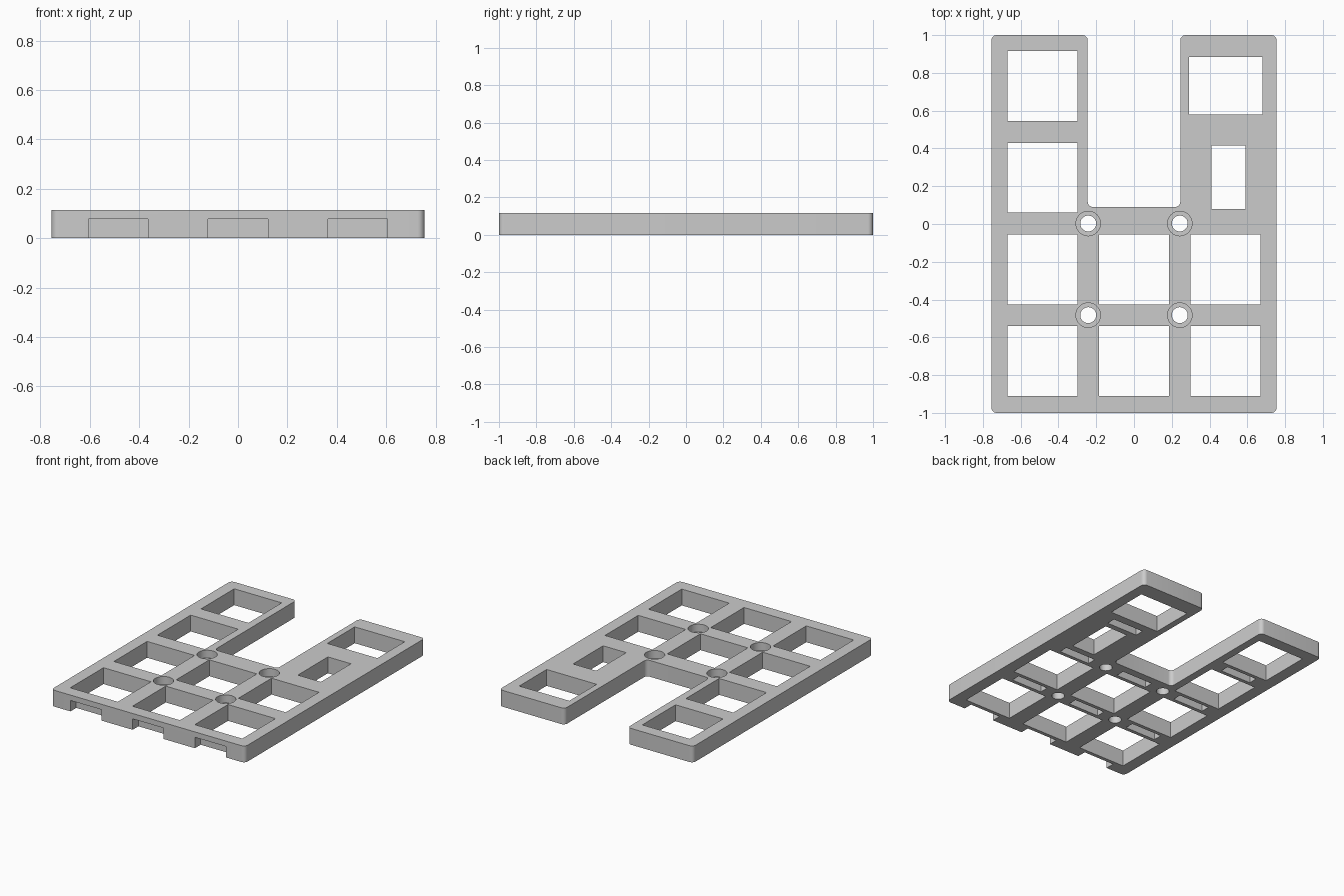
import bpy
import bmesh
from math import pi, cos, sin, radians
from mathutils import Matrix, Vector

cube = bpy.data.objects.get("Cube")
if cube:
    bpy.data.objects.remove(cube, do_unlink=True)

THICK = 0.115          # plate thickness
PITCH = 0.485          # spacing of the key cells
HOLE = 0.37            # square key opening
ROW0 = -0.725          # centre of the front row

grey = bpy.data.materials.new("plate grey")
grey.use_nodes = True
colour = (0.6, 0.6, 0.6, 1)
grey.diffuse_color = colour
grey.node_tree.nodes["Principled BSDF"].inputs["Base Color"].default_value = colour


def finish(name, bm):
    """Turn a bmesh into a named object in the scene."""
    bmesh.ops.recalc_face_normals(bm, faces=bm.faces)
    mesh = bpy.data.meshes.new(name)
    bm.to_mesh(mesh)
    bm.free()
    mesh.materials.append(grey)
    obj = bpy.data.objects.new(name, mesh)
    bpy.context.collection.objects.link(obj)
    return obj


def add_box(bm, x, y, z):
    """Box spanning the given (low, high) ranges."""
    centre = [(lo + hi) / 2 for lo, hi in (x, y, z)]
    size = [hi - lo for lo, hi in (x, y, z)]
    matrix = Matrix.Translation(centre) @ Matrix.Diagonal((*size, 1))
    bmesh.ops.create_cube(bm, size=1, matrix=matrix)


def add_cylinder(bm, x, y, radius, z0, z1):
    bmesh.ops.create_cone(bm, cap_ends=True, segments=40, radius1=radius,
                          radius2=radius, depth=z1 - z0,
                          matrix=Matrix.Translation((x, y, (z0 + z1) / 2)))


def cut(target, cutter):
    """Subtract the cutter from the target, then discard it."""
    cutter.hide_render = True
    mod = target.modifiers.new("cut", 'BOOLEAN')
    mod.operation = 'DIFFERENCE'
    mod.solver = 'EXACT'
    mod.object = cutter
    bpy.ops.object.select_all(action='DESELECT')
    target.select_set(True)
    bpy.context.view_layer.objects.active = target
    bpy.ops.object.modifier_apply(modifier=mod.name)
    bpy.data.objects.remove(cutter, do_unlink=True)


# U-shaped plate, extruded from its outline with rounded vertical edges
W, ARM, INNER = 0.755, 0.245, 0.09
outline = [(-W, -1), (W, -1), (W, 1), (ARM, 1), (ARM, INNER),
           (-ARM, INNER), (-ARM, 1), (-W, 1)]
bm = bmesh.new()
base = bm.faces.new([bm.verts.new((x, y, 0)) for x, y in outline])
grown = bmesh.ops.extrude_face_region(bm, geom=[base])["geom"]
bmesh.ops.translate(bm, vec=(0, 0, THICK),
                    verts=[v for v in grown if isinstance(v, bmesh.types.BMVert)])
uprights = [e for e in bm.edges
            if abs(e.verts[0].co.z - e.verts[1].co.z) > THICK / 2]
bmesh.ops.bevel(bm, geom=uprights, offset=0.028, segments=8, profile=0.5,
                affect='EDGES')
plate = finish("key_plate", bm)

# Key openings, clip slots and screw holes
through = (-0.1, THICK + 0.1)
bm = bmesh.new()
columns = {-PITCH: 4, 0: 2, PITCH: 2}
for cx, rows in columns.items():
    for row in range(rows):
        cy = ROW0 + row * PITCH
        add_box(bm, (cx - HOLE / 2, cx + HOLE / 2),
                (cy - HOLE / 2, cy + HOLE / 2), through)

# Larger and smaller openings on the left arm
add_box(bm, (0.29, 0.68), (0.58, 0.885), through)
add_box(bm, (0.41, 0.59), (0.08, 0.415), through)

# Clip slots in the underside of the cross bars, open at the front edge
for cx, count in {-PITCH: 4, 0: 3, PITCH: 4}.items():
    for i in range(count):
        cy = ROW0 + (i - 0.5) * PITCH
        front = cy - 0.032 if i else -1.1
        add_box(bm, (cx - 0.121, cx + 0.121), (front, cy + 0.032), (-0.1, 0.077))

screws = [(sx * PITCH / 2, ROW0 + (row + 0.5) * PITCH)
          for sx in (-1, 1) for row in (0, 1)]
for x, y in screws:
    add_cylinder(bm, x, y, 0.042, *through)
cut(plate, finish("opening_cutter", bm))

# Counterbores for the screw heads
bm = bmesh.new()
for x, y in screws:
    add_cylinder(bm, x, y, 0.065, 0.06, THICK + 0.1)
cut(plate, finish("counterbore_cutter", bm))

bpy.ops.object.shade_smooth_by_angle(angle=radians(30))
